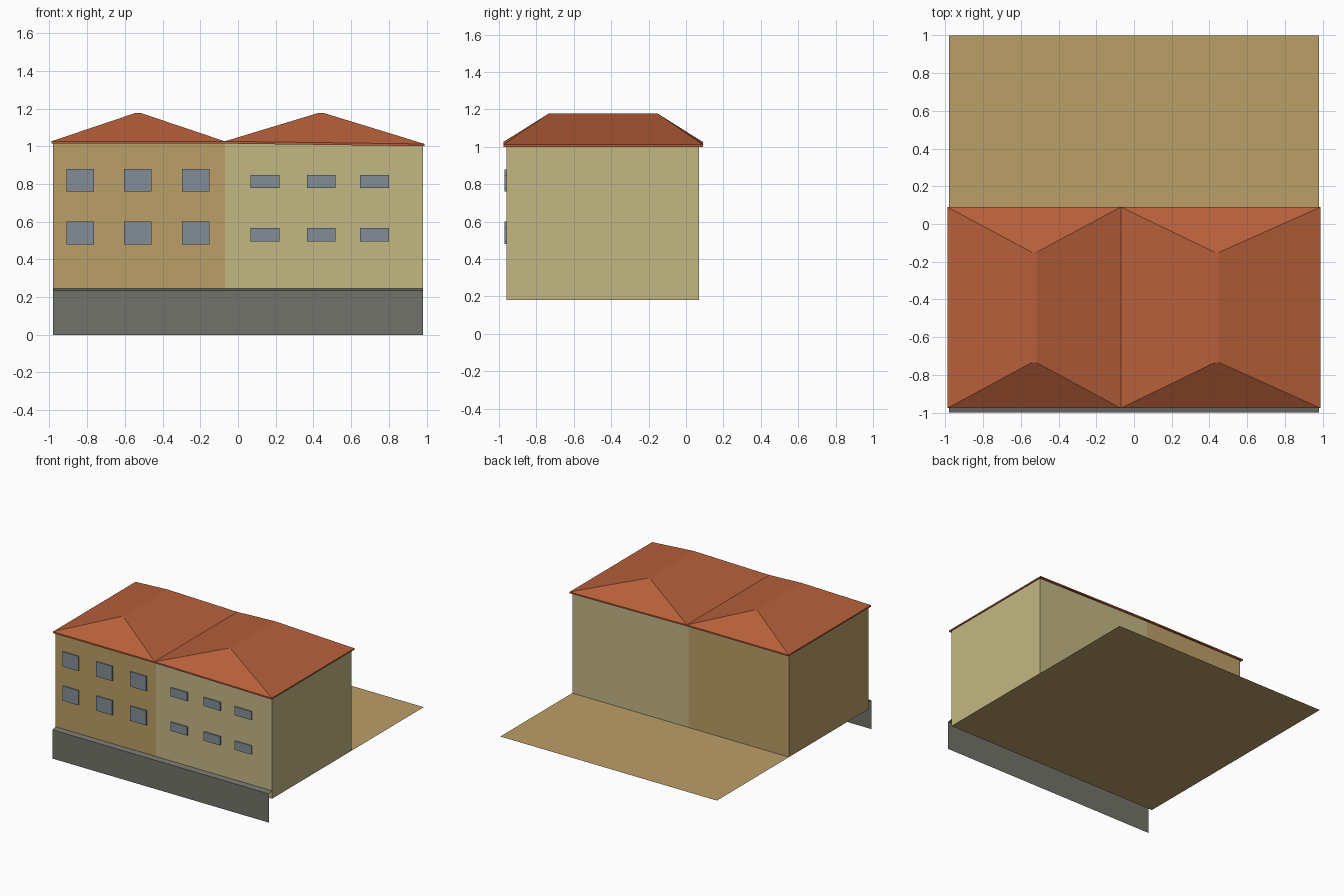
import bpy, bmesh

if "Cube" in bpy.data.objects:
    bpy.data.objects.remove(bpy.data.objects["Cube"])


def material(name, rgb):
    m = bpy.data.materials.new(name)
    m.diffuse_color = (*rgb, 1.0)
    m.use_nodes = True
    m.node_tree.nodes["Principled BSDF"].inputs["Base Color"].default_value = m.diffuse_color
    return m


TAN = material("tan plaster", (0.50, 0.345, 0.14))
CREAM = material("cream plaster", (0.545, 0.475, 0.23))
TILE = material("terracotta tile", (0.47, 0.115, 0.042))
GREY = material("grey stone", (0.17, 0.17, 0.145))
GLASS = material("blue grey glass", (0.225, 0.27, 0.31))


def mesh_object(name, verts, faces, mat):
    me = bpy.data.meshes.new(name)
    me.from_pydata(verts, [], faces)
    me.materials.append(mat)
    ob = bpy.data.objects.new(name, me)
    bpy.context.collection.objects.link(ob)
    return ob


X, SPLIT = 0.98, -0.07            # half width, line between the two wings
FRONT, BACK, BASE = -0.96, 0.07, 0.18


def wing(name, x_out, z_out, mat):
    """Three walls of one wing: front, outer side, back."""
    path = [(SPLIT, FRONT, 1.02), (x_out, FRONT, z_out),
            (x_out, BACK, z_out), (SPLIT, BACK, 1.02)]
    if x_out < SPLIT:
        path.reverse()
    verts = [(x, y, BASE) for x, y, z in path] + path
    faces = [(i, i + 1, i + 5, i + 4) for i in range(3)]
    return mesh_object(name, verts, faces, mat)


def hip_roof(name, x0, x1, z0, z1, ridge_x):
    """Hipped roof with a narrow flattened ridge and a thin fascia."""
    y0, y1, r, top = -0.977, 0.09, 0.012, 1.177
    eave = [(x0, y0, z0), (x1, y0, z1), (x1, y1, z1), (x0, y1, z0)]
    ridge = [(ridge_x - r, -0.735, top), (ridge_x + r, -0.735, top),
             (ridge_x + r, -0.15, top), (ridge_x - r, -0.15, top)]
    low = [(x, y, z - 0.012) for x, y, z in eave]
    faces = [(4, 5, 6, 7)]
    for i in range(4):
        j = (i + 1) % 4
        faces.append((i, j, 4 + j, 4 + i))
        # no fascia along the valley between the wings
        if abs(eave[i][0] - SPLIT) > 0.01 or abs(eave[j][0] - SPLIT) > 0.01:
            faces.append((8 + i, 8 + j, j, i))
    return mesh_object(name, eave + ridge + low, faces, TILE)


def window(name, x0, x1, z0, z1):
    """Thin glazed plate on the front wall."""
    bm = bmesh.new()
    bmesh.ops.create_cube(bm, size=1)
    for v in bm.verts:
        v.co = (x0 if v.co.x < 0 else x1,
                FRONT - 0.0095 if v.co.y < 0 else FRONT,
                z0 if v.co.z < 0 else z1)
    me = bpy.data.meshes.new(name)
    bm.to_mesh(me)
    bm.free()
    me.materials.append(GLASS)
    bpy.context.collection.objects.link(bpy.data.objects.new(name, me))


# Walls
wing("left_wing_walls", -X, 1.02, TAN)
wing("right_wing_walls", X, 1.005, CREAM)

# Roofs meeting in a valley
hip_roof("left_roof", -0.99, SPLIT, 1.026, 1.026, -0.53)
hip_roof("right_roof", SPLIT, 0.99, 1.026, 1.012, 0.44)

# Yard sheet under and behind the building
mesh_object("yard", [(-X, FRONT, BASE), (X, FRONT, BASE), (X, 1, BASE), (-X, 1, BASE)],
            [(0, 1, 2, 3)], TAN)

# Street-side plinth with sloping ledge
mesh_object("plinth",
            [(-X, -1, 0), (X, -1, 0), (X, -1, 0.235), (-X, -1, 0.235),
             (X, FRONT, 0.245), (-X, FRONT, 0.245)],
            [(0, 1, 2, 3), (3, 2, 4, 5)], GREY)

# Windows: square ones on the left wing, wide low ones on the right
for row, (za, zb) in enumerate([(0.48, 0.60), (0.76, 0.88)]):
    for col, x in enumerate([-0.91, -0.605, -0.297]):
        window(f"left_window_{row}_{col}", x, x + 0.145, za, zb)
for row, (za, zb) in enumerate([(0.495, 0.567), (0.778, 0.848)]):
    for col, x in enumerate([0.067, 0.365, 0.648]):
        window(f"right_window_{row}_{col}", x, x + 0.152, za, zb)
